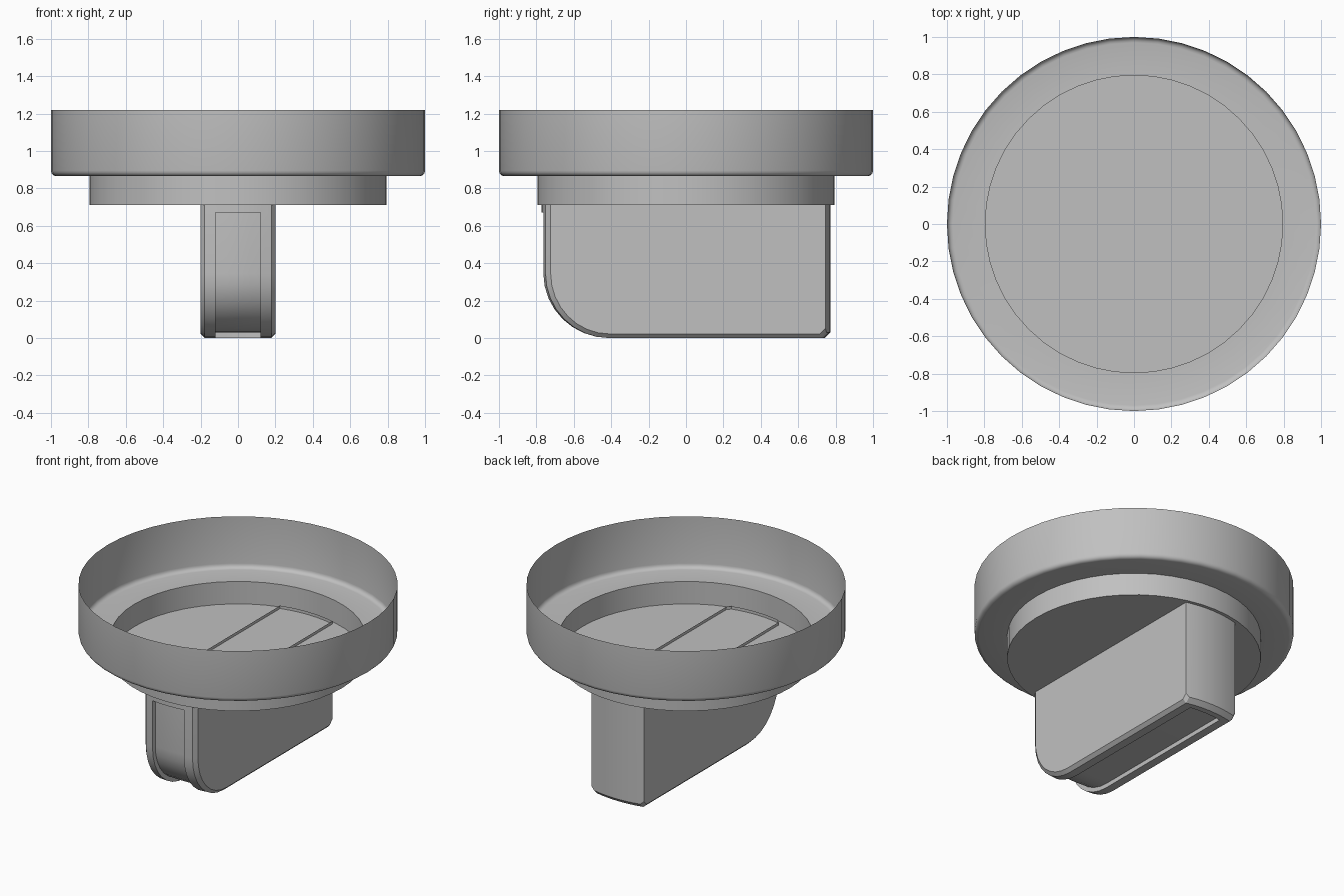
import bpy, bmesh
from math import sin, cos, pi, sqrt, radians

cube = bpy.data.objects.get("Cube")
if cube:
    bpy.data.objects.remove(cube, do_unlink=True)

grey = bpy.data.materials.new("plain_grey")
grey.use_nodes = True
grey.diffuse_color = (0.53, 0.53, 0.53, 1)
grey.node_tree.nodes["Principled BSDF"].inputs["Base Color"].default_value = grey.diffuse_color


def finish(bm, name):
    """Turn a bmesh into a smooth object with sharp creases."""
    bmesh.ops.remove_doubles(bm, verts=bm.verts, dist=0.0002)
    bmesh.ops.recalc_face_normals(bm, faces=bm.faces)
    mesh = bpy.data.meshes.new(name)
    bm.to_mesh(mesh)
    bm.free()
    mesh.materials.append(grey)
    obj = bpy.data.objects.new(name, mesh)
    bpy.context.collection.objects.link(obj)
    bpy.ops.object.select_all(action="DESELECT")
    obj.select_set(True)
    bpy.context.view_layer.objects.active = obj
    bpy.ops.object.shade_smooth_by_angle(angle=radians(28))
    return obj


def skin(bm, rows, closed=False):
    """Join neighbouring rows of vertices with quads."""
    pairs = list(zip(rows, rows[1:]))
    if closed:
        pairs.append((rows[-1], rows[0]))
    for a, b in pairs:
        for i in range(len(a) - 1):
            bm.faces.new((a[i], a[i + 1], b[i + 1], b[i]))


# Stepped cup: thin open shell turned around z
SEGMENTS = 48
FLOOR, RIM, STEP, FILLET = 0.71, 1.22, 0.865, 0.03
profile = [(1, RIM)]
profile += [(1 - FILLET + FILLET * cos(a), STEP + FILLET - FILLET * sin(a))
            for a in (k * pi / 8 for k in range(5))]
profile += [(0.795, STEP), (0.795, FLOOR)]
bm = bmesh.new()
rows = []
for s in range(SEGMENTS):
    t = 2 * pi * s / SEGMENTS
    rows.append([bm.verts.new((r * cos(t), r * sin(t), z)) for r, z in profile])
skin(bm, rows, closed=True)
bm.faces.new([row[-1] for row in rows])
finish(bm, "stepped_cup")

# Grip: outlines across x, with chamfered sides and a finger groove
GRIP_TOP, GROOVE_TOP, BEND = 0.73, 0.67, 0.345
END_RADIUS = 0.772


def outline(x, inset, groove):
    end = sqrt(END_RADIUS ** 2 - x * x)
    front = -end + inset
    cut = inset + groove
    pts = [(end, GRIP_TOP), (end, inset + 0.03), (end - 0.03, inset),
           (end - 0.07, inset), (end - 0.07, cut)]
    centre = -0.41
    reach = centre - (front + groove)
    for k in range(9):
        a = k * pi / 16
        pts.append((centre - reach * sin(a), BEND - (BEND - cut) * cos(a)))
    pts += [(front + groove, GROOVE_TOP), (front, GROOVE_TOP), (front, GRIP_TOP)]
    return [(x, y, z) for y, z in pts]


half = [(0.2, 0.022, 0), (0.178, 0, 0), (0.12, 0, 0), (0.12, 0, 0.03), (0.06, 0, 0.03)]
stations = [(-x, i, g) for x, i, g in half] + [(0, 0, 0.03)] + half[::-1]
bm = bmesh.new()
rows = [[bm.verts.new(p) for p in outline(*s)] for s in stations]
skin(bm, rows)
for side in (rows[0], rows[-1]):
    bm.faces.new(side)
bmesh.ops.remove_doubles(bm, verts=bm.verts, dist=0.0002)
bmesh.ops.dissolve_degenerate(bm, edges=bm.edges, dist=0.0002)
finish(bm, "grip")
